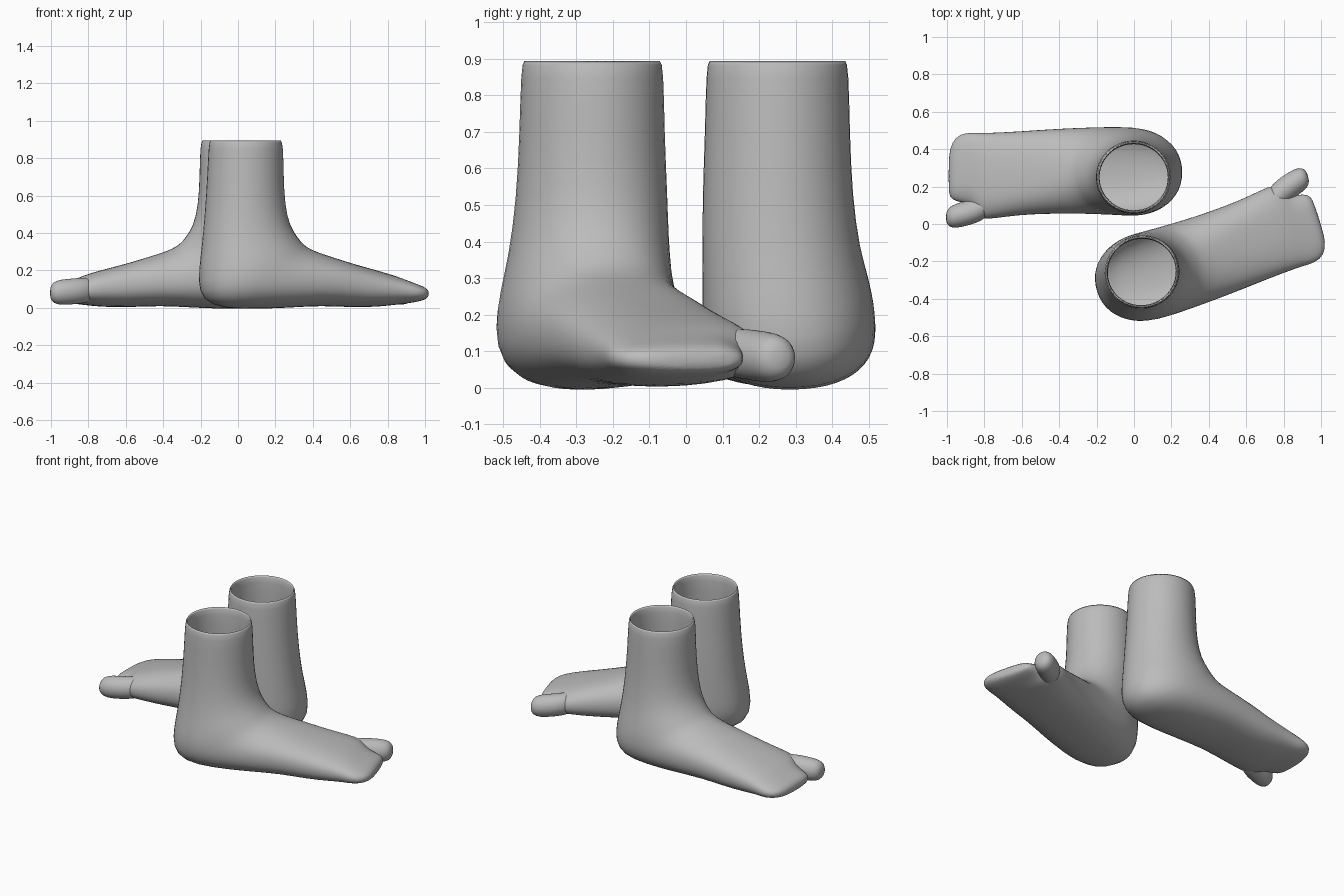
import bpy, bmesh, math
from mathutils import Matrix

if "Cube" in bpy.data.objects:
    bpy.data.objects.remove(bpy.data.objects["Cube"])

fabric = bpy.data.materials.new("grey_fabric")
fabric.use_nodes = True
fabric.diffuse_color = (0.5, 0.5, 0.5, 1)
fabric.node_tree.nodes["Principled BSDF"].inputs["Base Color"].default_value = (0.5, 0.5, 0.5, 1)

SEGMENTS = 24

# Each ring: upper point x, z, lower point x, z, sideways centre, half width
SOCK_RINGS = [
    (.19, .905, -.19, .905, 0, .188),
    (.205, .87, -.2, .87, 0, .197),
    (.207, .7, -.207, .7, 0, .2),
    (.215, .55, -.22, .5, 0, .207),
    (.24, .44, -.24, .32, -.01, .217),
    (.28, .38, -.26, .2, -.023, .23),
    (.31, .345, -.265, .08, -.03, .238),
    (.34, .325, -.2, .005, -.033, .238),
    (.38, .305, -.03, -.01, -.035, .235),
    (.44, .285, .2, -.003, -.035, .23),
    (.52, .26, .42, .012, -.03, .227),
    (.62, .23, .6, 0, -.022, .225),
    (.74, .2, .74, .005, -.01, .23),
    (.83, .172, .83, .015, -.003, .235),
    (.865, .155, .865, .02, -.045, .195),
    (.93, .13, .93, .03, -.05, .185),
    (.975, .115, .975, .04, -.035, .155),
    (.992, .09, .992, .055, -.01, .1),
]
TOE_RINGS = [
    (.74, .16, .74, .04, .12, .06),
    (.82, .163, .82, .025, .165, .073),
    (.88, .157, .88, .018, .188, .068),
    (.95, .152, .95, .013, .207, .067),
    (.99, .138, .99, .025, .213, .054),
    (1.006, .105, 1.006, .055, .216, .024),
]


def power(value, exponent):
    return math.copysign(abs(value) ** exponent, value)


def ring_points(ring, boxy, lean):
    """Rounded loop between an upper and a lower point."""
    ux, uz, lx, lz, yc, half = ring
    # The foot gets boxier and its ridge leans inward as rings turn upright
    upright = abs(uz - lz) / math.hypot(ux - lx, uz - lz)
    exponent = 1 - boxy * upright
    for i in range(SEGMENTS):
        angle = math.tau * i / SEGMENTS
        c = power(math.cos(angle), exponent)
        s = power(math.sin(angle), exponent)
        y = yc + half * s + lean * upright * max(c, 0) * (1 - abs(s))
        yield ((ux + lx) / 2 + c * (ux - lx) / 2, y, (uz + lz) / 2 + c * (uz - lz) / 2)


def loft(name, rings, boxy, lean, cap_start, placement):
    bm = bmesh.new()
    loops = [[bm.verts.new(p) for p in ring_points(r, boxy, lean)] for r in rings]
    for a, b in zip(loops, loops[1:]):
        for i in range(SEGMENTS):
            j = (i + 1) % SEGMENTS
            bm.faces.new((a[i], b[i], b[j], a[j]))
    bm.faces.new(loops[-1][::-1])
    if cap_start:
        bm.faces.new(loops[0])
    mesh = bpy.data.meshes.new(name)
    bm.to_mesh(mesh)
    bm.free()
    mesh.materials.append(fabric)
    mesh.shade_smooth()
    obj = bpy.data.objects.new(name, mesh)
    obj.matrix_world = placement
    bpy.context.collection.objects.link(obj)
    obj.modifiers.new("smooth", "SUBSURF").levels = 1
    return obj


def inset(ring, gap):
    ux, uz, lx, lz, yc, half = ring
    return (ux - gap, uz, lx + gap, lz, yc, half - gap)


# Inner lining rises to the rim and turns over into the outer wall
lining = [inset(r, .02) for r in SOCK_RINGS[4:0:-1]]

for side, x, y, turn in (("front", .04, -.257, 18), ("back", 0, .25, 180)):
    place = Matrix.Translation((x, y, 0)) @ Matrix.Rotation(math.radians(turn), 4, "Z")
    loft(side + "_sock", lining + SOCK_RINGS, .18, .06, False, place)
    loft(side + "_sock_big_toe", TOE_RINGS, 0, 0, True, place)
